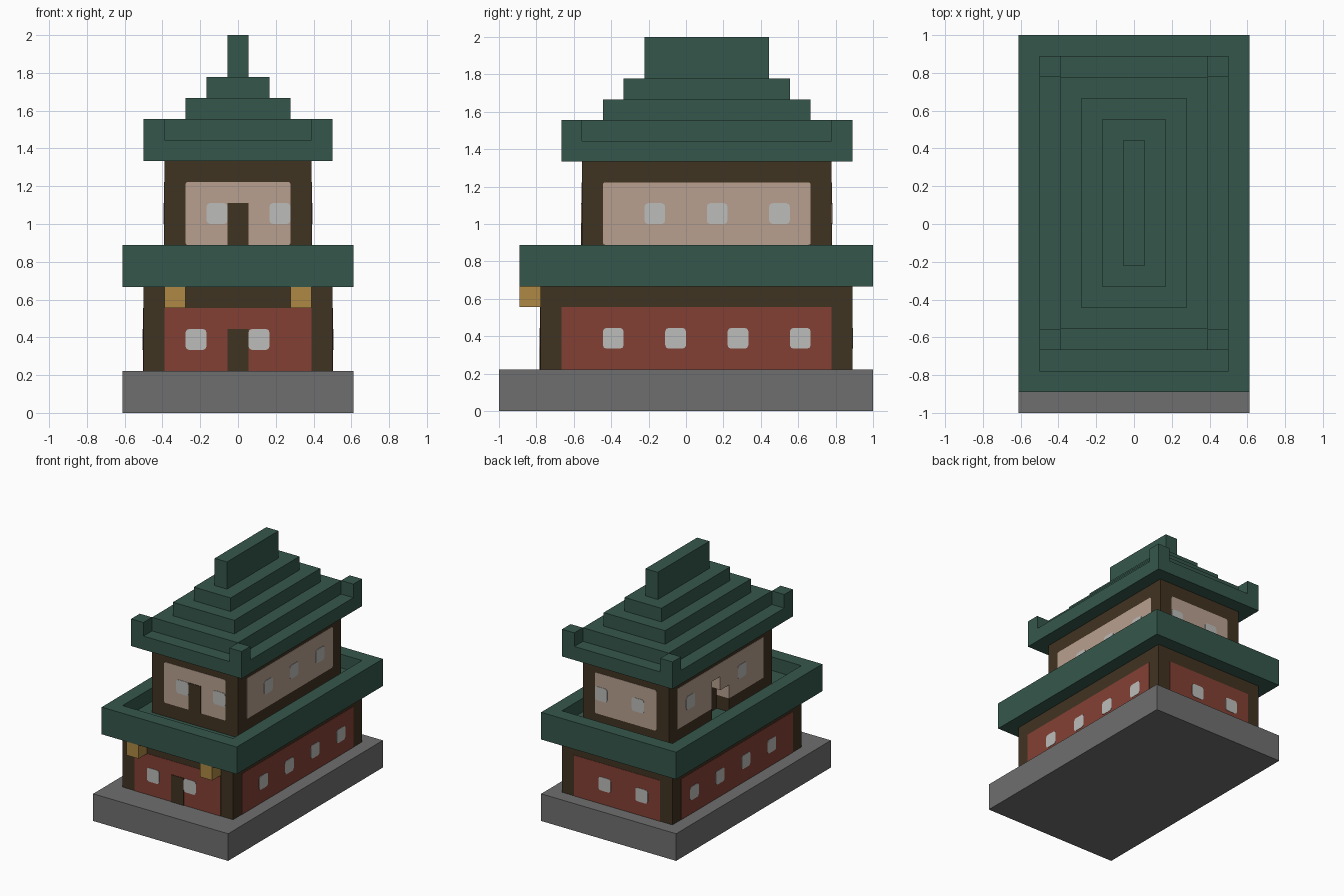
import bpy, bmesh
from mathutils import Vector

U = 1 / 9  # building block size; all positions below are in blocks

if "Cube" in bpy.data.objects:
    bpy.data.objects.remove(bpy.data.objects["Cube"], do_unlink=True)


def material(name, rgb):
    lin = [((c / 255 + 0.055) / 1.055) ** 2.4 for c in rgb] + [1]
    m = bpy.data.materials.new(name)
    m.use_nodes = True
    m.diffuse_color = lin
    bsdf = m.node_tree.nodes["Principled BSDF"]
    bsdf.inputs["Base Color"].default_value = lin
    bsdf.inputs["Roughness"].default_value = 0.9
    return m


STONE = material("grey_stone", (111, 111, 111))
TIMBER = material("dark_timber", (64, 51, 33))
ROOF = material("green_roof", (53, 87, 75))
RED = material("red_wall", (131, 64, 52))
PINK = material("pale_plaster", (184, 160, 144))
GLASS = material("pale_window", (188, 188, 186))
GOLD = material("gold_lantern", (173, 137, 68))


def add_box(bm, x, y, z):
    verts = bmesh.ops.create_cube(bm, size=1)["verts"]
    for v in verts:
        v.co = Vector([(r[0] + r[1]) / 2 + c * (r[1] - r[0]) for c, r in zip(v.co, (x, y, z))])
    return verts


def finish(name, bm, mat):
    for v in bm.verts:
        v.co *= U
    bmesh.ops.recalc_face_normals(bm, faces=bm.faces)
    mesh = bpy.data.meshes.new(name)
    bm.to_mesh(mesh)
    bm.free()
    mesh.materials.append(mat)
    obj = bpy.data.objects.new(name, mesh)
    bpy.context.collection.objects.link(obj)
    return obj


def boxes(name, mat, *parts):
    bm = bmesh.new()
    for part in parts:
        add_box(bm, *part)
    return finish(name, bm, mat)


def plate(name, mat, axis, wall, sign, along, z, thick, rounding=0):
    """Thin plate on a wall; axis 0 is an x wall, axis 1 a y wall."""
    depth = sorted((wall, wall + sign * thick))
    bm = bmesh.new()
    add_box(bm, *((depth, along, z) if axis == 0 else (along, depth, z)))
    if rounding:
        edges = [e for e in bm.edges
                 if abs(e.verts[0].co[axis] - e.verts[1].co[axis]) > thick / 2]
        bmesh.ops.bevel(bm, geom=edges, offset=rounding, segments=2,
                        profile=0.5, affect='EDGES')
    return finish(name, bm, mat)


PANEL, DETAIL = 0.02, 0.045  # plate thicknesses


def windows(name, axis, wall, sign, starts, z):
    for i, s in enumerate(starts):
        plate(f"{name}_{i + 1}", GLASS, axis, wall, sign, (s, s + 1), (z, z + 1), DETAIL, 0.17)


# Stone base
boxes("stone_base", STONE, ((-5.5, 5.5), (-9, 9), (0, 2)))

# Lower storey
boxes("lower_storey", TIMBER, ((-4.5, 4.5), (-7, 8), (2, 6)))
for label, wall, sign in (("front", -7, -1), ("back", 8, 1)):
    plate(f"lower_{label}_panel", RED, 1, wall, sign, (-3.5, 3.5), (2, 5), PANEL)
    windows(f"lower_{label}_window", 1, wall, sign, (-2.5, 0.5), 3)
for label, sign in (("left", 1), ("right", -1)):
    plate(f"lower_{label}_panel", RED, 0, 4.5 * sign, sign, (-6, 7), (2, 5), PANEL)
    windows(f"lower_{label}_window", 0, 4.5 * sign, sign, (-4, -1, 2, 5), 3)
plate("lower_door", TIMBER, 1, -7, -1, (-0.5, 0.5), (2, 4), 0.06)

# Hanging lanterns
for label, x in (("right", -3.5), ("left", 2.5)):
    boxes(f"{label}_lantern", GOLD, ((x, x + 1), (-8, -7), (5, 6)))

# Lower roof: a slab with a sunken top that leaves a raised rim
bm = bmesh.new()
add_box(bm, (-5.5, 5.5), (-8, 9), (6, 8))
bm.normal_update()
top = max(bm.faces, key=lambda f: f.calc_center_median().z)
bmesh.ops.inset_region(bm, faces=[top], thickness=1, use_even_offset=True)
bmesh.ops.inset_region(bm, faces=[top], thickness=0, depth=-1)
finish("lower_roof", bm, ROOF)

# Upper storey: solid core plus a right wall layer with a stepped opening
RIGHT = (-3.5, -2.5)
boxes("upper_storey", TIMBER,
      ((-2.5, 3.5), (-5, 7), (7, 12)),
      (RIGHT, (-5, 0), (7, 12)),
      (RIGHT, (2, 7), (7, 12)),
      (RIGHT, (0, 1), (9, 12)),
      (RIGHT, (1, 2), (10, 12)))
for label, wall, sign in (("front", -5, -1), ("back", 7, 1)):
    plate(f"upper_{label}_panel", PINK, 1, wall, sign, (-2.5, 2.5), (8, 11), PANEL, 0.1)
    windows(f"upper_{label}_window", 1, wall, sign, (-1.5, 1.5), 9)
plate("upper_door", TIMBER, 1, -5, -1, (-0.5, 0.5), (8, 10), 0.06)
plate("upper_left_panel", PINK, 0, 3.5, 1, (-4, 6), (8, 11), PANEL, 0.1)
windows("upper_left_window", 0, 3.5, 1, (-2, 1, 4), 9)
for i, (along, bottom) in enumerate((((-4, 0), 8), ((2, 6), 8), ((0, 1), 9), ((1, 2), 10))):
    plate(f"upper_right_panel_{i + 1}", PINK, 0, -3.5, -1, along, (bottom, 11), PANEL)
windows("upper_right_window", 0, -3.5, -1, (-2, 4), 9)
# Plaster edges inside the opening
plate("opening_low_edge", PINK, 1, 0, 1, RIGHT, (8, 9), PANEL)
plate("opening_high_edge", PINK, 1, 1, 1, RIGHT, (9, 10), PANEL)
plate("opening_back_edge", PINK, 1, 2, -1, RIGHT, (8, 10), PANEL)

# Upper roof: eaves, corner blocks and shrinking tiers up to the ridge
boxes("upper_eaves", ROOF, ((-4.5, 4.5), (-6, 8), (12, 13)))
for i, x in enumerate((-4.5, 3.5)):
    for j, y in enumerate((-6, 7)):
        boxes(f"eaves_corner_{2 * i + j + 1}", ROOF, ((x, x + 1), (y, y + 1), (13, 14)))
for i in range(3):
    boxes(f"roof_tier_{i + 1}", ROOF,
          ((i - 3.5, 3.5 - i), (i - 5, 7 - i), (13 + i, 14 + i)))
boxes("roof_ridge", ROOF, ((-0.5, 0.5), (-2, 4), (16, 18)))
